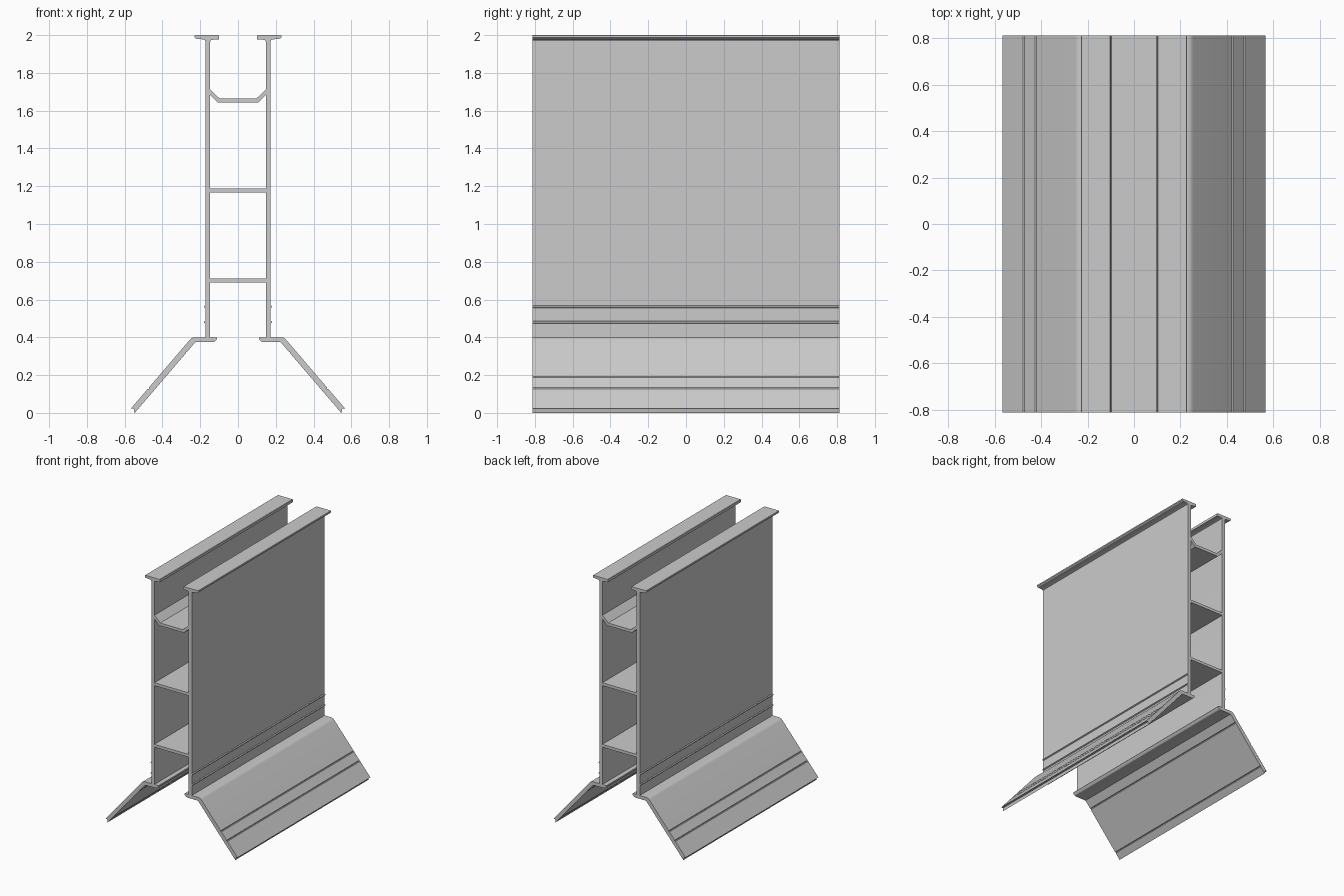
import bpy, bmesh, math
from mathutils import Vector

if "Cube" in bpy.data.objects:
    bpy.data.objects.remove(bpy.data.objects["Cube"])

HALF_LENGTH = 0.813


def extrude(name, profile, side=1):
    """Extrude an x/z outline along y; side=-1 mirrors it across x."""
    pts = [(side * x, z) for x, z in profile]
    bm = bmesh.new()
    face = bm.faces.new([bm.verts.new((x, -HALF_LENGTH, z)) for x, z in pts])
    ret = bmesh.ops.extrude_face_region(bm, geom=[face])
    moved = [v for v in ret["geom"] if isinstance(v, bmesh.types.BMVert)]
    bmesh.ops.translate(bm, verts=moved, vec=(0, 2 * HALF_LENGTH, 0))
    bmesh.ops.recalc_face_normals(bm, faces=bm.faces)
    mesh = bpy.data.meshes.new(name)
    bm.to_mesh(mesh)
    bm.free()
    obj = bpy.data.objects.new(name, mesh)
    bpy.context.collection.objects.link(obj)
    bpy.ops.object.select_all(action='DESELECT')
    obj.select_set(True)
    bpy.context.view_layer.objects.active = obj
    bpy.ops.object.shade_smooth_by_angle(angle=math.radians(25))
    return obj


def notched(a, b, heights, depth, inward):
    """Straight edge a-b with a small V notch at each listed height."""
    a, b = Vector(a), Vector(b)
    d = (b - a).normalized()
    n = Vector((-d.y, d.x)) * inward
    out = [a]
    for z in heights:
        p = a.lerp(b, (z - a.y) / (b.y - a.y))
        out += [p - d * 0.005, p + n * depth, p + d * 0.005]
    return [tuple(p) for p in out + [b]]


# Side wall with two outer ribs and a filleted top flange
IN, OUT = 0.147, 0.173
wall = [(IN, 0.39), (OUT, 0.39)]
for z in (0.48, 0.562):
    wall += [(OUT, z - 0.007), (OUT + 0.007, z - 0.003),
             (OUT + 0.007, z + 0.003), (OUT, z + 0.007)]
wall += [(OUT, 1.968), (0.176, 1.974), (0.183, 1.977), (0.222, 1.981),
         (0.229, 1.987), (0.229, 1.997), (0.226, 2.0), (0.103, 2.0),
         (0.1, 1.997), (0.1, 1.978), (0.138, 1.975), (0.145, 1.972), (IN, 1.966)]

# Splayed foot: flat lip, rounded bend, notched sloping leg
foot = [(0.113, 0.4), (0.228, 0.4), (0.24, 0.398), (0.249, 0.393)]
foot += notched((0.256, 0.386), (0.566, 0.024), (0.19, 0.13), 0.005, -1)
foot += [(0.552, 0.022), (0.547, 0.0)]
foot += notched((0.541, 0.006), (0.226, 0.374), (0.045, 0.32), 0.005, -1)
foot += [(0.14, 0.374), (0.125, 0.377), (0.114, 0.386), (0.11, 0.394)]

for label, side in (("right", 1), ("left", -1)):
    extrude(label + "_wall", wall, side)
    extrude(label + "_foot", foot, side)

# Flat cross webs
for name, z in (("lower_web", 0.70), ("middle_web", 1.177)):
    extrude(name, [(-0.15, z - 0.011), (0.15, z - 0.011),
                   (0.15, z + 0.011), (-0.15, z + 0.011)])

# Trough-shaped upper web
under = [(0.106, 1.642), (0.15, 1.685)]
over = [(0.15, 1.714), (0.097, 1.664)]
half = under + over
extrude("upper_trough", half + [(-x, z) for x, z in reversed(half)])
